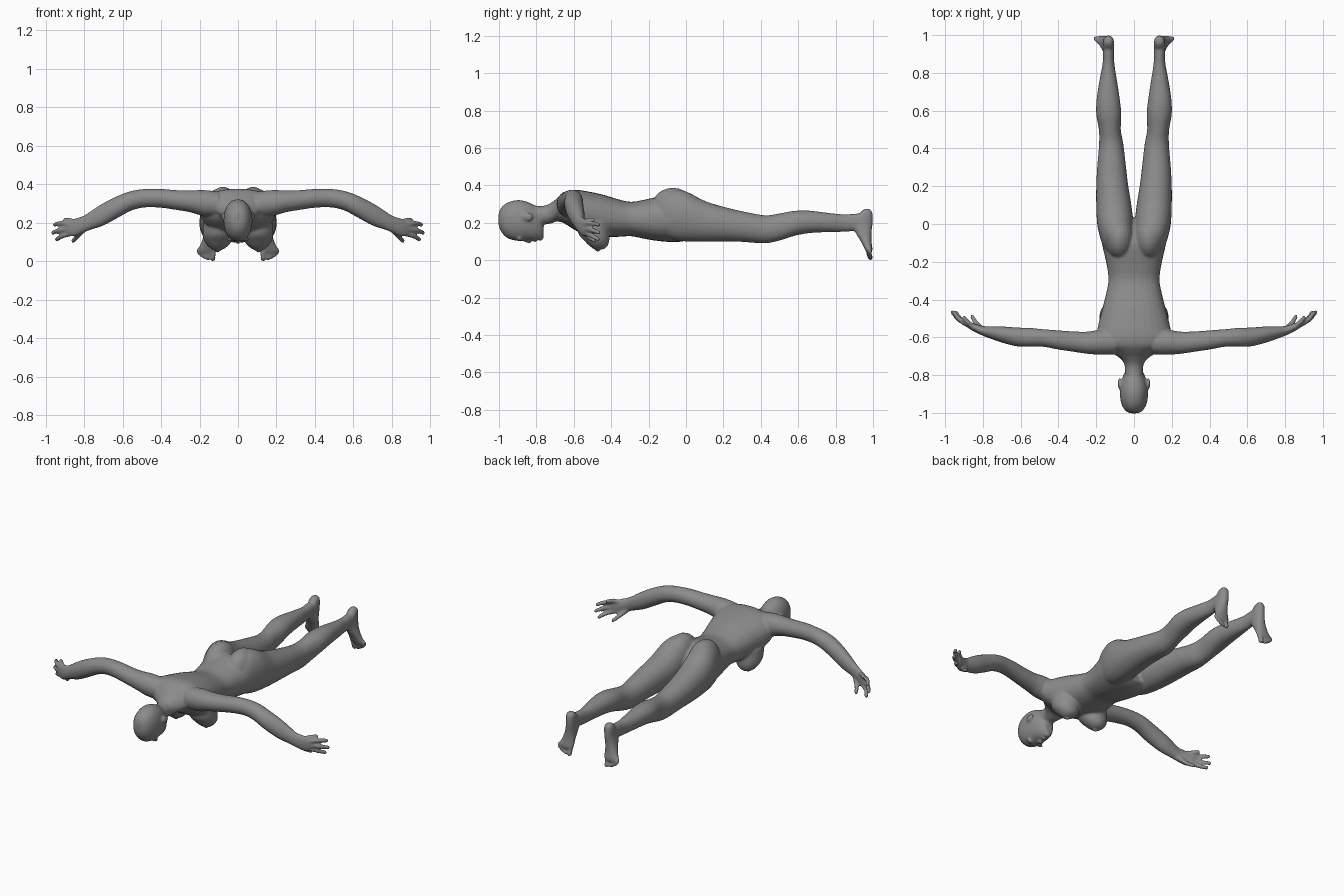
import bpy, bmesh
from math import sin, cos, pi, copysign
from mathutils import Vector

bm = bmesh.new()
ORDER = {'x': lambda t, a, b: (t, a, b), 'y': lambda t, a, b: (a, t, b), 'z': lambda t, a, b: (a, b, t)}


def spline(rows, steps=3):
    """Smoothly interpolate rows of numbers."""
    out = []
    for i in range(len(rows) - 1):
        p0, p1, p2, p3 = (rows[max(0, min(len(rows) - 1, i + k))] for k in (-1, 0, 1, 2))
        for s in range(steps):
            t = s / steps
            out.append([b + .5 * t * (c - a + t * (2*a - 5*b + 4*c - d + t * (3*(b - c) + d - a)))
                        for a, b, c, d in zip(p0, p1, p2, p3)])
    return out + [list(rows[-1])]


def skin(rings):
    """Join rings of points into a closed body."""
    rings = [[bm.verts.new(p) for p in ring] for ring in rings]
    n = len(rings[0])
    for p, q in zip(rings, rings[1:]):
        for k in range(n):
            bm.faces.new((p[k], p[(k+1) % n], q[(k+1) % n], q[k]))
    bm.faces.new(rings[0][::-1])
    bm.faces.new(rings[-1])


def loft(axis, rows, side=1, power=2.0, n=28):
    """Rounded body through rows of (position, a_low, a_high, b_low, b_high)."""
    rings = []
    for t, a0, a1, b0, b1 in spline(rows):
        ring = []
        for k in range(n):
            c, s = cos(2*pi*k/n), sin(2*pi*k/n)
            a = (a0 + a1)/2 + (a1 - a0)/2 * copysign(abs(c)**(2/power), c)
            b = (b0 + b1)/2 + (b1 - b0)/2 * copysign(abs(s)**(2/power), s)
            x, y, z = ORDER[axis](t, a, b)
            ring.append((x*side, y, z))
        rings.append(ring)
    skin(rings)


def ball(pos, size, side=1, n=20):
    rings = []
    for i in range(11):
        u = pi * (.04 + .92*i/10)
        rings.append([((pos[0] + size[0]*sin(u)*cos(2*pi*k/n))*side, pos[1] - size[1]*cos(u),
                       pos[2] + size[2]*sin(u)*sin(2*pi*k/n)) for k in range(n)])
    skin(rings)


def digit(points, r0, r1, side, n=10):
    """Tapered finger or toe with a rounded tip."""
    pts = [Vector(p) for p in spline(points, 3)]
    last = len(pts) - 1
    rings = []
    for i, p in enumerate(pts):
        d = (pts[min(i + 1, last)] - pts[max(i - 1, 0)]).normalized()
        u = d.cross(Vector((1, .3, .2))).normalized()
        v = d.cross(u)
        r = r0 + (r1 - r0) * i / last
        caps = [(0, 1)] if i < last else [(0, 1), (.6, .8), (.95, .3)]
        for push, scale in caps:
            ring = [p + d*r*push + r*scale*(u*cos(2*pi*k/n) + v*sin(2*pi*k/n)) for k in range(n)]
            rings.append([(q.x*side, q.y, q.z) for q in ring])
    skin(rings)


def centred(rows):
    return [(y, -w, w, lo, hi) for y, w, lo, hi in rows]


# torso
loft('y', centred([
    (-.71, .06, .205, .312), (-.67, .12, .205, .35), (-.64, .175, .19, .37), (-.6, .195, .165, .377),
    (-.55, .193, .14, .372), (-.45, .168, .125, .352), (-.36, .146, .125, .325), (-.29, .135, .128, .312),
    (-.2, .148, .11, .328), (-.1, .17, .098, .345), (-.02, .165, .1, .30), (.03, .1, .12, .24)]), power=2.25)
# neck
loft('y', centred([(-.87, .048, .19, .30), (-.78, .048, .19, .29), (-.74, .052, .193, .297),
                   (-.71, .075, .2, .315), (-.68, .12, .22, .335), (-.64, .15, .24, .35)]))
# head
loft('y', centred([
    (-1.002, .02, .19, .245), (-.99, .044, .155, .278), (-.955, .066, .118, .308), (-.9, .075, .103, .322),
    (-.85, .071, .106, .313), (-.81, .06, .106, .293), (-.78, .045, .112, .265), (-.762, .025, .122, .19)]),
    power=2.15)
# nose, lips and chin
loft('y', centred([(-.885, .006, .105, .14), (-.86, .009, .097, .14), (-.838, .016, .087, .14),
                   (-.828, .011, .098, .14)]), n=12)
ball((0, -.807, .108), (.022, .011, .011))
ball((0, -.778, .118), (.022, .016, .014))

for side in (1, -1):
    # ear and brow
    ball((.077, -.845, .232), (.009, .03, .022), side)
    ball((.032, -.89, .113), (.026, .01, .012), side)
    # breast
    loft('z', [(.2, .02, .18, -.59, -.41), (.14, .02, .183, -.575, -.408), (.105, .032, .175, -.545, -.41),
               (.075, .057, .153, -.515, -.42), (.058, .085, .128, -.49, -.442)], side)
    ball((.106, -.472, .055), (.011, .011, .012), side)
    # buttock and leg
    ball((.078, -.07, .28), (.078, .115, .108), side)
    loft('y', [
        (-.17, .04, .12, .18, .31), (-.13, .02, .158, .14, .345), (-.07, .005, .18, .11, .376),
        (0, .003, .195, .1, .368), (.1, .014, .2, .098, .317), (.2, .03, .2, .1, .286),
        (.3, .042, .195, .098, .262), (.42, .056, .185, .09, .24), (.5, .07, .186, .105, .25),
        (.58, .067, .2, .13, .264), (.66, .075, .198, .145, .265), (.76, .09, .183, .15, .253),
        (.85, .104, .166, .152, .245), (.92, .106, .165, .16, .25), (.96, .112, .158, .18, .245)], side, 2.1)
    # foot
    loft('z', [
        (.274, .122, .148, .955, .98), (.255, .108, .162, .93, .996), (.2, .105, .166, .89, .998),
        (.15, .108, .174, .905, .992), (.1, .11, .19, .935, .992), (.06, .11, .208, .955, .997),
        (.045, .115, .206, .963, .994)], side, 2.3)
    # toes
    for x, z, r in ((.131, .013, .0145), (.156, .013, .0105), (.173, .02, .0105), (.19, .03, .01), (.205, .042, .0095)):
        digit([(.13 + (x - .133)*.85, .975, .07), (x, .979, z + .02), (x, .986, z)], r, r, side)
    # arm and palm
    loft('x', [
        (.1, -.69, -.56, .23, .362), (.18, -.692, -.56, .235, .37), (.25, -.687, -.57, .255, .368),
        (.33, -.675, -.568, .268, .37), (.4, -.665, -.563, .278, .376), (.48, -.65, -.557, .28, .376),
        (.55, -.65, -.55, .265, .366), (.62, -.648, -.548, .228, .342), (.7, -.628, -.542, .185, .302),
        (.76, -.607, -.541, .165, .264), (.8, -.592, -.54, .15, .238), (.85, -.568, -.525, .128, .222),
        (.885, -.546, -.512, .13, .212)], side)
    # fingers and thumb
    for path in ([(.84, -.548, .2), (.875, -.525, .213), (.9, -.495, .214)],
                 [(.87, -.54, .19), (.92, -.51, .198), (.953, -.468, .19)],
                 [(.87, -.538, .168), (.925, -.508, .162), (.962, -.466, .148)],
                 [(.865, -.535, .145), (.915, -.507, .13), (.942, -.47, .113)],
                 [(.8, -.558, .165), (.835, -.525, .128), (.857, -.49, .106)]):
        digit(path, .0145, .0115, side)

bmesh.ops.recalc_face_normals(bm, faces=bm.faces)
mesh = bpy.data.meshes.new("human_figure")
bm.to_mesh(mesh)
bm.free()
body = bpy.data.objects.new("human_figure", mesh)
bpy.context.collection.objects.link(body)

# dark grey skin
grey = bpy.data.materials.new("dark_grey")
grey.diffuse_color = (.26, .26, .26, 1)
mesh.materials.append(grey)

# fuse all parts into one smooth skin
remesh = body.modifiers.new("fuse", 'REMESH')
remesh.mode = 'VOXEL'
remesh.voxel_size = .007
remesh.use_smooth_shade = True
smooth = body.modifiers.new("soften", 'SMOOTH')
smooth.factor = .5
smooth.iterations = 4
